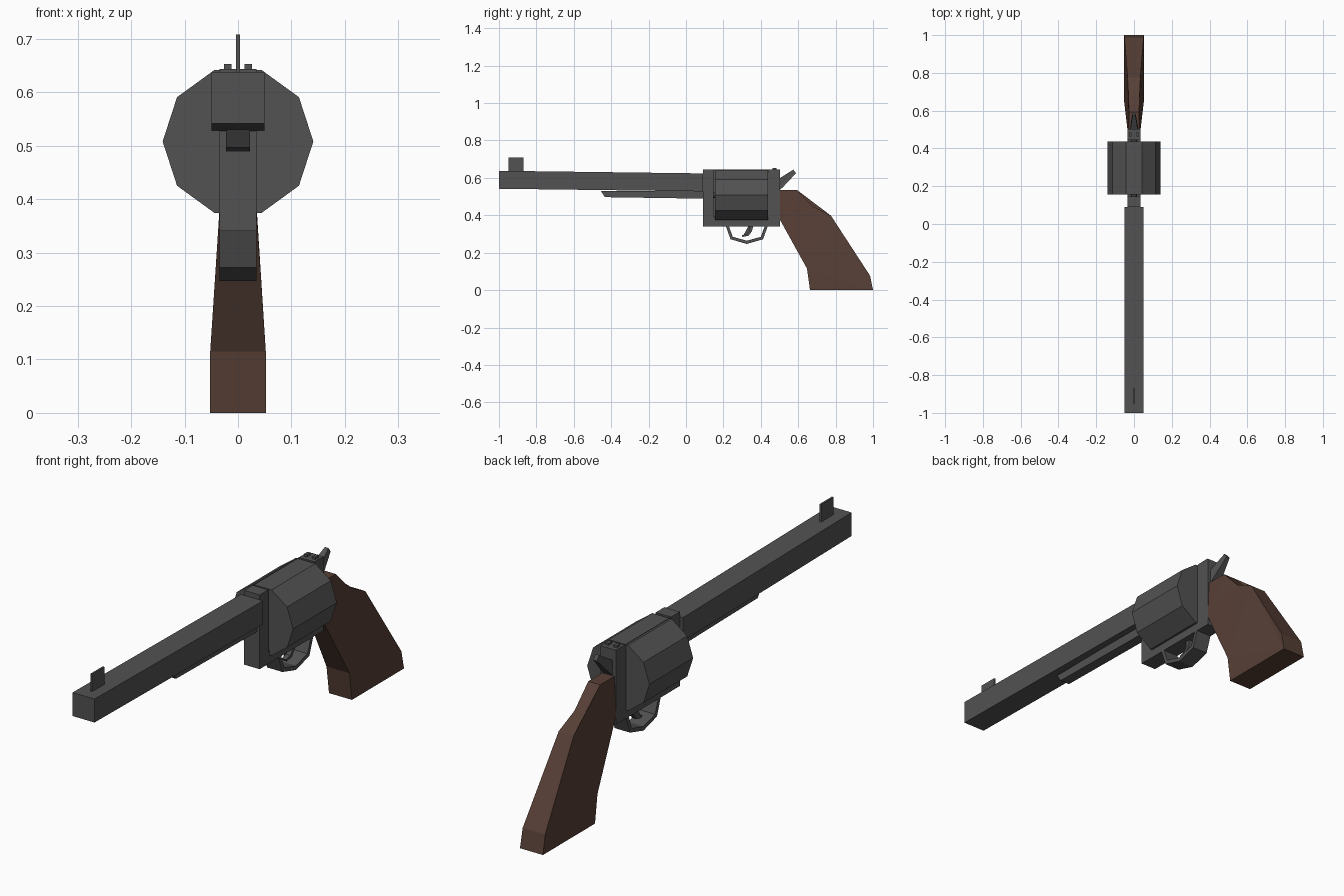
import bpy, bmesh, math

if "Cube" in bpy.data.objects:
    bpy.data.objects.remove(bpy.data.objects["Cube"])


def material(name, rgb):
    m = bpy.data.materials.new(name)
    m.diffuse_color = (*rgb, 1)
    m.use_nodes = True
    m.node_tree.nodes["Principled BSDF"].inputs["Base Color"].default_value = m.diffuse_color
    return m


STEEL = material("dark_steel", (0.085, 0.085, 0.085))
WOOD = material("brown_wood", (0.095, 0.05, 0.037))


def finish(name, bm, mat):
    bmesh.ops.recalc_face_normals(bm, faces=bm.faces[:])
    mesh = bpy.data.meshes.new(name)
    bm.to_mesh(mesh)
    bm.free()
    mesh.materials.append(mat)
    obj = bpy.data.objects.new(name, mesh)
    bpy.context.collection.objects.link(obj)
    return obj


def side_profile(name, pts, half, mat=STEEL, x=0.0):
    """Side outline of (y, z) points widened along x; half may vary per point."""
    bm = bmesh.new()
    n = len(pts)
    widths = half if isinstance(half, list) else [half] * n
    left = [bm.verts.new((x - w, y, z)) for (y, z), w in zip(pts, widths)]
    right = [bm.verts.new((x + w, y, z)) for (y, z), w in zip(pts, widths)]
    caps = [bm.faces.new(left), bm.faces.new(right[::-1])]
    for i in range(n):
        j = (i + 1) % n
        bm.faces.new((left[i], right[i], right[j], left[j]))
    bmesh.ops.triangulate(bm, faces=caps, ngon_method='EAR_CLIP')
    return finish(name, bm, mat)


def rod(name, sides, radius, y0, y1, z):
    """Faceted cylinder along y."""
    bm = bmesh.new()
    rings = []
    for y in (y0, y1):
        rings.append([bm.verts.new((radius * math.cos(2 * math.pi * i / sides), y,
                                    z + radius * math.sin(2 * math.pi * i / sides)))
                      for i in range(sides)])
        bm.faces.new(rings[-1])
    for i in range(sides):
        j = (i + 1) % sides
        bm.faces.new((rings[0][i], rings[0][j], rings[1][j], rings[1][i]))
    return finish(name, bm, STEEL)


# Barrel group
side_profile("barrel", [(-1, 0.542), (0.09, 0.528), (0.09, 0.624), (-1, 0.638)], 0.05)
side_profile("ejector_rod", [(-0.455, 0.53), (-0.433, 0.497), (0.09, 0.489), (0.09, 0.53)], 0.022)
side_profile("front_sight", [(-0.95, 0.63), (-0.87, 0.63), (-0.87, 0.708), (-0.95, 0.708)], 0.004)

# Frame: U shape holding the cylinder
side_profile("frame", [(0.09, 0.34), (0.503, 0.34), (0.503, 0.644), (0.445, 0.644),
                       (0.445, 0.37), (0.146, 0.37), (0.146, 0.644), (0.09, 0.644)], 0.035)

# Ten-sided cylinder on its axle
rod("cylinder", 10, 0.141, 0.155, 0.438, 0.508)
rod("cylinder_axle", 8, 0.015, 0.14, 0.45, 0.508)

# Rear sight bumps
for side, x in (("left", -0.019), ("right", 0.019)):
    side_profile("rear_sight_" + side, [(0.463, 0.64), (0.485, 0.64), (0.485, 0.653),
                                        (0.463, 0.653)], 0.007, x=x)

# Hammer, narrowing to the spur
side_profile("hammer", [(0.5, 0.535), (0.518, 0.55), (0.588, 0.625), (0.574, 0.644), (0.5, 0.598)],
             [0.02, 0.02, 0.008, 0.008, 0.02])

# Trigger guard: outer path and offset inner path
outer = [(0.212, 0.345), (0.238, 0.272), (0.325, 0.247), (0.412, 0.272), (0.438, 0.345)]
inner = [(0.228, 0.345), (0.25, 0.285), (0.325, 0.264), (0.4, 0.285), (0.422, 0.345)]
side_profile("trigger_guard", outer + inner[::-1], 0.035)
side_profile("trigger", [(0.335, 0.345), (0.338, 0.318), (0.325, 0.3), (0.297, 0.293),
                         (0.302, 0.284), (0.335, 0.291), (0.353, 0.315), (0.36, 0.345)], 0.01)

# Grip, flaring toward the butt
grip = [(0.503, 0.535, 0.028), (0.594, 0.535, 0.027), (0.68, 0.447, 0.029), (0.775, 0.398, 0.034),
        (0.984, 0.077, 0.051), (1.0, 0.0, 0.052), (0.663, 0.0, 0.052), (0.647, 0.115, 0.052),
        (0.503, 0.375, 0.035)]
side_profile("grip", [(y, z) for y, z, w in grip], [w for y, z, w in grip], WOOD)
